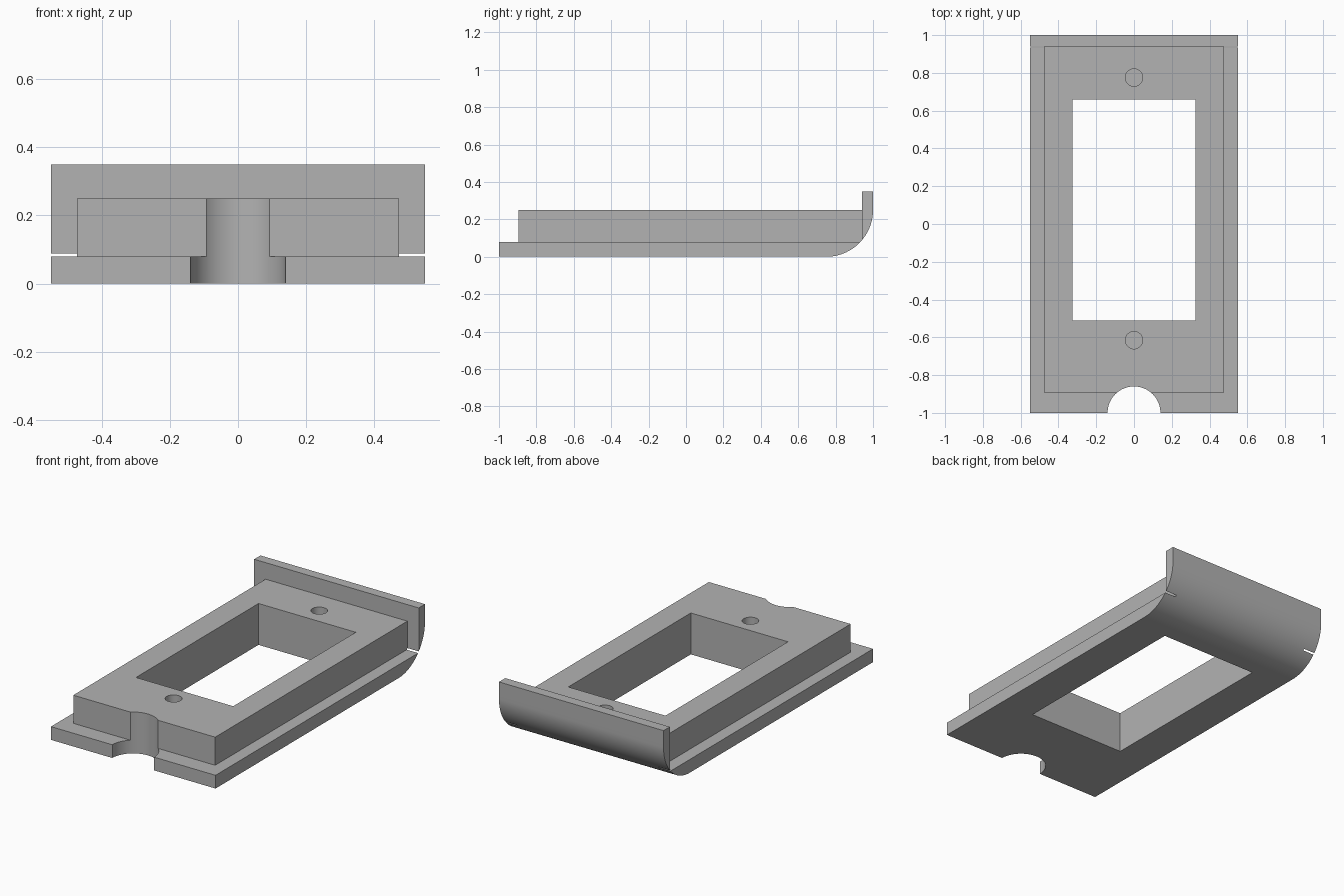
import bpy, bmesh, math

default_cube = bpy.data.objects.get("Cube")
if default_cube:
    bpy.data.objects.remove(default_cube, do_unlink=True)

HALF_W, CORE_W = 0.55, 0.474
FRONT, LIP_Y = -0.895, 0.94
BASE_Z, CORE_Z, TOP_Z = 0.08, 0.25, 0.35
RADIUS = 0.25

grey = bpy.data.materials.new("plain_grey")
grey.use_nodes = True
colour = (0.45, 0.45, 0.45, 1)
grey.diffuse_color = colour
grey.node_tree.nodes["Principled BSDF"].inputs["Base Color"].default_value = colour


def make_object(name, bm):
    bmesh.ops.recalc_face_normals(bm, faces=bm.faces)
    mesh = bpy.data.meshes.new(name)
    bm.to_mesh(mesh)
    bm.free()
    mesh.materials.append(grey)
    obj = bpy.data.objects.new(name, mesh)
    bpy.context.collection.objects.link(obj)
    return obj


def prism(name, points, offset):
    """Extrude a closed outline along the offset vector."""
    bm = bmesh.new()
    face = bm.faces.new([bm.verts.new(p) for p in points])
    moved = bmesh.ops.extrude_face_region(bm, geom=[face])["geom"]
    verts = [v for v in moved if isinstance(v, bmesh.types.BMVert)]
    bmesh.ops.translate(bm, verts=verts, vec=offset)
    return make_object(name, bm)


def box(name, x0, x1, y0, y1, z0, z1):
    outline = [(x0, y0, z0), (x1, y0, z0), (x1, y1, z0), (x0, y1, z0)]
    return prism(name, outline, (0, 0, z1 - z0))


def cylinder(name, y, radius, z0, z1, sides=64):
    turns = [2 * math.pi * i / sides for i in range(sides)]
    outline = [(radius * math.cos(a), y + radius * math.sin(a), z0) for a in turns]
    return prism(name, outline, (0, 0, z1 - z0))


# Main body: stepped side profile with a rounded rear underside and upright lip
profile = [(-1, 0)]
for i in range(33):
    a = math.pi / 2 * i / 32
    profile.append((1 - RADIUS + RADIUS * math.sin(a), RADIUS - RADIUS * math.cos(a)))
profile += [(1, TOP_Z), (LIP_Y, TOP_Z), (LIP_Y, CORE_Z),
            (FRONT, CORE_Z), (FRONT, BASE_Z), (-1, BASE_Z)]
body = prism("cover_plate", [(-HALF_W, y, z) for y, z in profile], (2 * HALF_W, 0, 0))

# Side steps, which also leave the thin slits below the lip
cutters = [
    box("left_step_cutter", CORE_W, 0.7, -1.1, LIP_Y, BASE_Z, 0.5),
    box("right_step_cutter", -0.7, -CORE_W, -1.1, LIP_Y, BASE_Z, 0.5),
    # Window, cable notch and two blind screw holes
    box("window_cutter", -0.325, 0.325, -0.51, 0.66, -0.1, 0.5),
    cylinder("notch_cutter", -1, 0.14, -0.1, 0.5),
    cylinder("rear_hole_cutter", 0.775, 0.046, 0.1, 0.5),
    cylinder("front_hole_cutter", -0.615, 0.046, 0.1, 0.5),
]

bpy.context.view_layer.objects.active = body
for cutter in cutters:
    cut = body.modifiers.new(cutter.name, "BOOLEAN")
    cut.operation = "DIFFERENCE"
    cut.solver = "EXACT"
    cut.object = cutter
    bpy.ops.object.modifier_apply(modifier=cut.name)
    bpy.data.objects.remove(cutter, do_unlink=True)

# Smooth curved walls, sharp corners
bpy.ops.object.select_all(action="DESELECT")
body.select_set(True)
bpy.ops.object.shade_smooth_by_angle(angle=math.radians(30))
